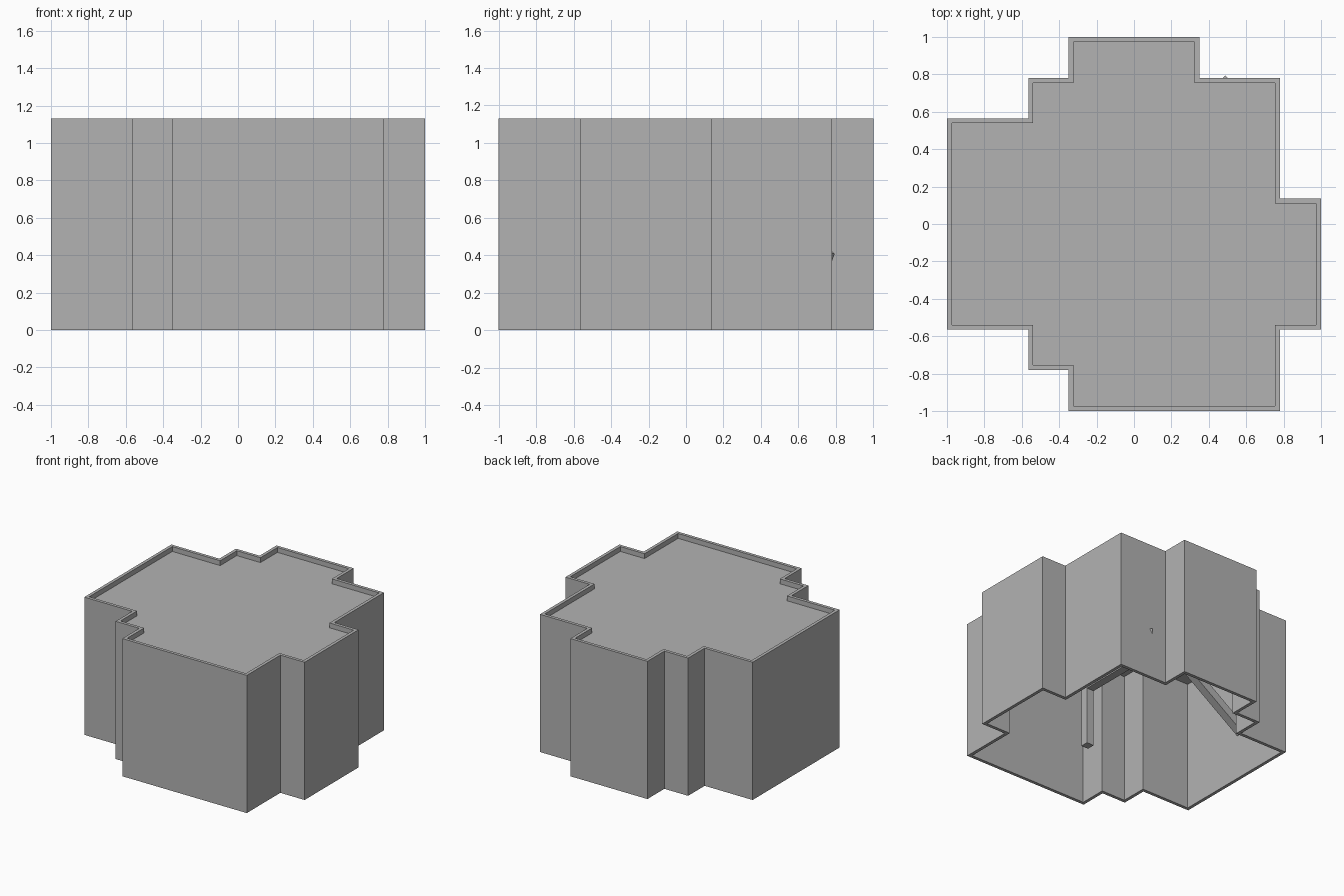
import bpy
import bmesh
from mathutils import Vector

cube = bpy.data.objects.get("Cube")
if cube:
    bpy.data.objects.remove(cube)

HEIGHT = 1.13
WALL = 0.026

grey = bpy.data.materials.new("plain_grey")
grey.use_nodes = True
grey.diffuse_color = (0.45, 0.45, 0.45, 1)
grey.node_tree.nodes["Principled BSDF"].inputs["Base Color"].default_value = grey.diffuse_color

# Stepped footprint, counter-clockwise
FOOTPRINT = [Vector(p) for p in (
    (-.35, -1), (.78, -1), (.78, -.565), (1, -.565), (1, .135), (.78, .135),
    (.78, .78), (.35, .78), (.35, 1), (-.35, 1), (-.35, .78), (-.565, .78),
    (-.565, .565), (-1, .565), (-1, -.565), (-.565, -.565), (-.565, -.78), (-.35, -.78))]


def inset(points, amount):
    """Move every right-angled corner inward by the same wall distance."""
    result = []
    for i, p in enumerate(points):
        before = (p - points[i - 1]).normalized()
        after = (points[(i + 1) % len(points)] - p).normalized()
        shift = Vector((-before.y, before.x)) + Vector((-after.y, after.x))
        result.append(p + shift * amount)
    return result


def finish(name, bm):
    bmesh.ops.recalc_face_normals(bm, faces=bm.faces)
    mesh = bpy.data.meshes.new(name)
    bm.to_mesh(mesh)
    bm.free()
    mesh.materials.append(grey)
    obj = bpy.data.objects.new(name, mesh)
    bpy.context.collection.objects.link(obj)
    return obj


def ring(bm, points, z):
    return [bm.verts.new((p.x, p.y, z)) for p in points]


def bridge(bm, a, b):
    for i in range(len(a)):
        j = (i + 1) % len(a)
        bm.faces.new((a[i], a[j], b[j], b[i]))


# Hollow outer walls, open underneath
bm = bmesh.new()
inner = inset(FOOTPRINT, WALL)
loops = [ring(bm, FOOTPRINT, 0), ring(bm, FOOTPRINT, HEIGHT),
         ring(bm, inner, HEIGHT), ring(bm, inner, 0)]
for k in range(4):
    bridge(bm, loops[k], loops[(k + 1) % 4])
finish("outer_walls", bm)

# Flat roof sunk behind the rim
bm = bmesh.new()
edge = inset(FOOTPRINT, WALL / 2)
low, high = ring(bm, edge, HEIGHT - .07), ring(bm, edge, HEIGHT - .04)
bridge(bm, low, high)
bm.faces.new(low)
bm.faces.new(high)
finish("roof", bm)


def beam(name, start, end, width=.065):
    """Square bar between two points."""
    start, end = Vector(start), Vector(end)
    axis = end - start
    bm = bmesh.new()
    bmesh.ops.create_cube(bm, size=1)
    bmesh.ops.scale(bm, vec=(width, width, axis.length), verts=bm.verts)
    obj = finish(name, bm)
    obj.location = (start + end) / 2
    obj.rotation_mode = 'QUATERNION'
    obj.rotation_quaternion = axis.to_track_quat('Z', 'Y')
    return obj


# Inner frame: ceiling beam, hanging post and sloping braces
beam("ceiling_beam", (-.22, -.83, .87), (-.22, .15, .87))
beam("hanging_post", (-.22, -.8, .37), (-.22, -.8, .87))
beam("side_brace", (-.98, .08, .38), (-.22, .08, .9))
beam("back_brace", (.5, .76, .38), (-.22, .08, .9))
